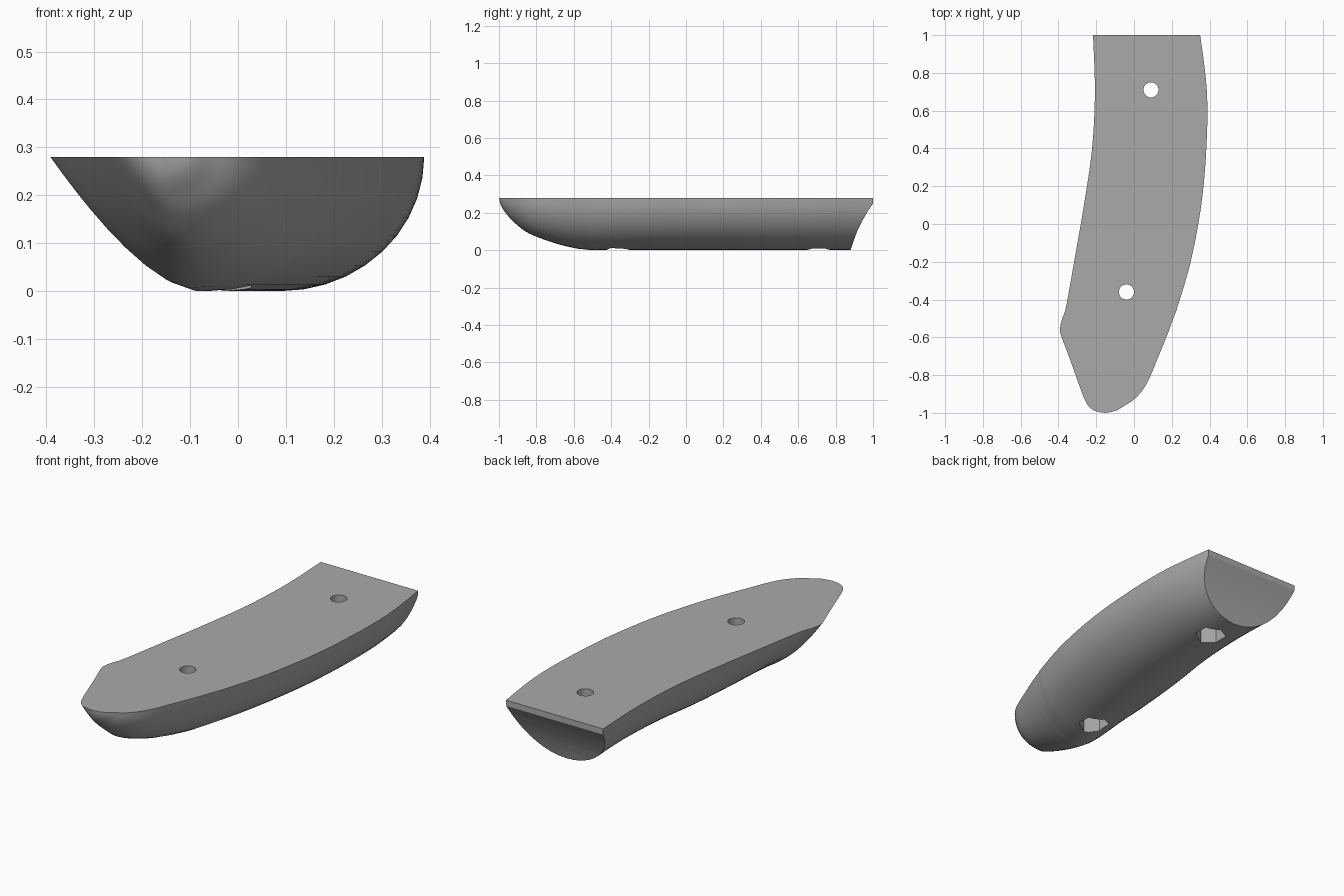
import bpy, bmesh, math
from mathutils import Vector

if "Cube" in bpy.data.objects:
    bpy.data.objects.remove(bpy.data.objects["Cube"], do_unlink=True)

TOP = 0.28
SIDE_STEPS = 20
SUBDIV = 5

grey = bpy.data.materials.new("plain grey")
grey.use_nodes = True
colour = (0.4, 0.4, 0.4, 1)
grey.diffuse_color = colour
grey.node_tree.nodes["Principled BSDF"].inputs["Base Color"].default_value = colour

# Stations along the handle: y, left rim x, right rim x, depth, flare of left flank
stations = [
    (-1, -.155, -.155, 0, 1),
    (-.99, -.205, -.1, .04, 1),
    (-.965, -.24, -.055, .08, 1),
    (-.92, -.265, .01, .13, 1),
    (-.84, -.295, .07, .19, 1),
    (-.7, -.345, .13, .243, 1),
    (-.59, -.386, .175, .27, 1),
    (-.55, -.391, .19, .275, 1),
    (-.5, -.38, .208, .28, .9),
    (-.44, -.36, .23, .28, .7),
    (-.2, -.317, .3, .28, .3),
    (.1, -.265, .356, .28, 0),
    (.4, -.222, .383, .28, 0),
    (.7, -.207, .386, .28, 0),
    (1, -.217, .35, .28, 0),
    (1.1, -.222, .33, .28, 0),
]


def smooth_rows(rows):
    """Catmull-Rom curve through the station rows."""
    p = [Vector(r) for r in rows]
    out = []
    for i in range(len(p) - 1):
        a, b, c, d = p[max(i - 1, 0)], p[i], p[i + 1], p[min(i + 2, len(p) - 1)]
        for k in range(SUBDIV):
            t = k / SUBDIV
            out.append(b + (c - a) * t / 2 + (a - b * 2.5 + c * 2 - d / 2) * t**2
                       + (b * 1.5 - a / 2 - c * 1.5 + d / 2) * t**3)
    return out + [p[-1]]


def new_object(name, bm):
    bmesh.ops.recalc_face_normals(bm, faces=bm.faces)
    mesh = bpy.data.meshes.new(name)
    bm.to_mesh(mesh)
    bm.free()
    mesh.materials.append(grey)
    obj = bpy.data.objects.new(name, mesh)
    bpy.context.collection.objects.link(obj)
    return obj


def prism(name, points, offset):
    """Extrude a flat outline along an offset."""
    bm = bmesh.new()
    face = bm.faces.new([bm.verts.new(p) for p in points])
    grown = bmesh.ops.extrude_face_region(bm, geom=[face], use_keep_orig=True)
    moved = [v for v in grown["geom"] if isinstance(v, bmesh.types.BMVert)]
    bmesh.ops.translate(bm, verts=moved, vec=offset)
    return new_object(name, bm)


def drill(name, x, y, radius, sides, low, high, turn):
    angles = [turn + math.tau * i / sides for i in range(sides)]
    ring = [(x + radius * math.cos(a), y + radius * math.sin(a), low) for a in angles]
    return prism(name, ring, (0, 0, high - low))


# Curved body: flat on top, rounded underneath, flared at the finger stop
bm = bmesh.new()
rings = []
for y, left, right, depth, flare in smooth_rows(stations):
    ring = []
    for i in range(SIDE_STEPS + 1):
        u = -math.cos(math.pi * i / SIDE_STEPS)
        drop = math.sqrt(max(0, 1 - u * u))
        if u < 0:
            drop += flare * (1 - abs(u) ** 1.5 - drop)
        x = (left + right) / 2 + u * (right - left) / 2
        ring.append(bm.verts.new((x, y, TOP - depth * drop)))
    rings.append(ring)
for a, b in zip(rings, rings[1:]):
    for i in range(SIDE_STEPS + 1):
        j = (i + 1) % (SIDE_STEPS + 1)
        bm.faces.new((a[i], a[j], b[j], b[i]))
bm.faces.new(rings[-1])
bmesh.ops.remove_doubles(bm, verts=bm.verts, dist=0.0005)
handle = new_object("handle_scale", bm)

# Hollowed rear end, screw holes and hexagonal nut pockets
end_profile = [(1, .5), (1, .25), (.967, .2), (.939, .15), (.915, .1), (.896, .05),
               (.88, 0), (.86, -.1), (1.3, -.1), (1.3, .5)]
cutters = [prism("end_cutter", [(-1, y, z) for y, z in end_profile], (2, 0, 0))]
for label, x, y in (("rear", .09, .71), ("front", -.04, -.36)):
    cutters.append(drill(label + "_hole_cutter", x, y, .04, 32, -.2, .5, 0))
    cutters.append(drill(label + "_nut_cutter", x, y, .078, 6, -.1, .12, math.pi / 6))

bpy.context.view_layer.objects.active = handle
handle.select_set(True)
for cutter in cutters:
    mod = handle.modifiers.new("cut", "BOOLEAN")
    mod.operation = "DIFFERENCE"
    mod.solver = "EXACT"
    mod.object = cutter
    bpy.ops.object.modifier_apply(modifier=mod.name)
    bpy.data.objects.remove(cutter, do_unlink=True)

for obj in bpy.context.selected_objects:
    obj.select_set(obj == handle)
bpy.ops.object.shade_smooth_by_angle(angle=math.radians(30))
